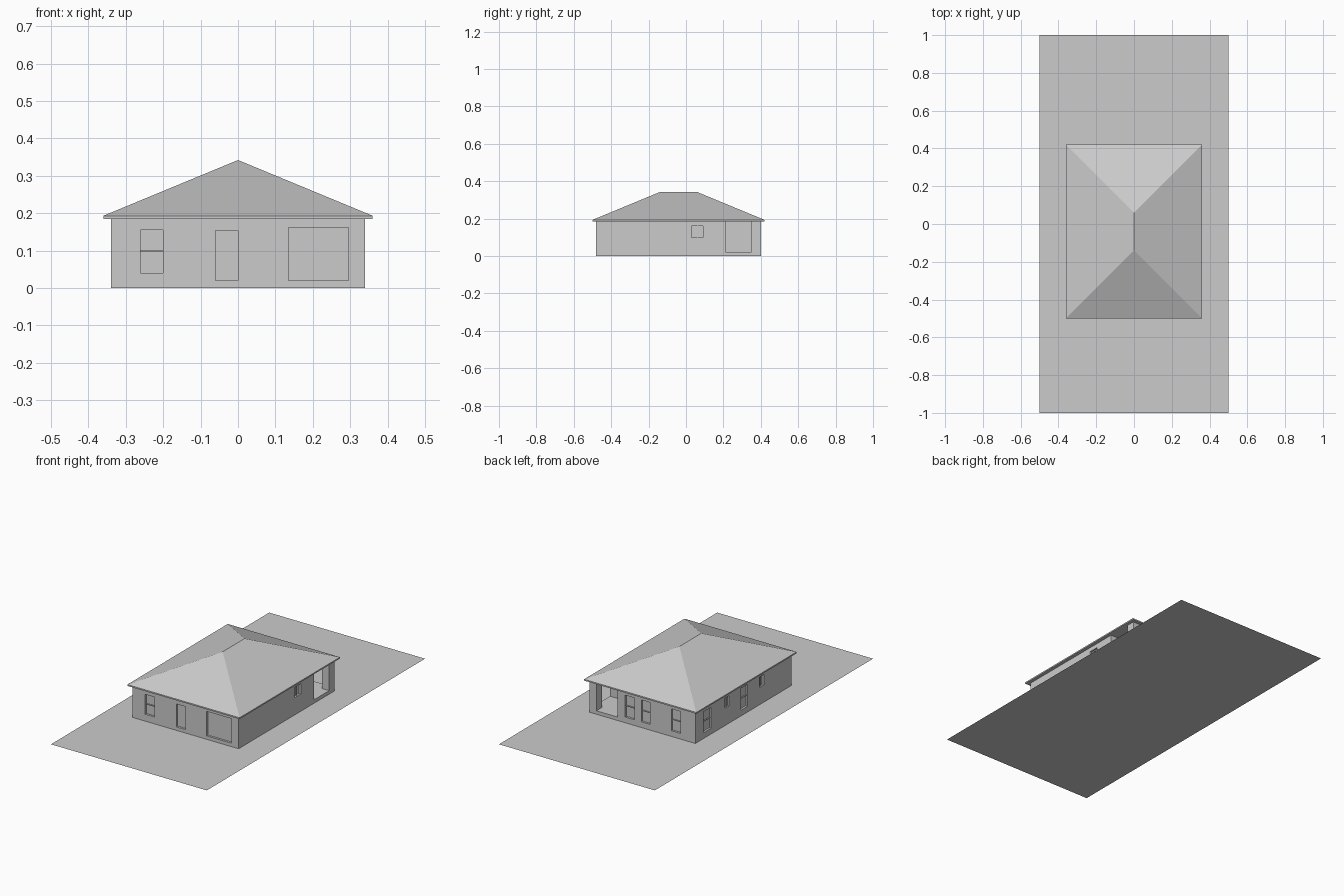
import bpy, bmesh
from mathutils import Vector

if "Cube" in bpy.data.objects:
    bpy.data.objects.remove(bpy.data.objects["Cube"], do_unlink=True)

grey = bpy.data.materials.new("plain_grey")
grey.use_nodes = True
grey.diffuse_color = (0.6, 0.6, 0.6, 1)
grey.node_tree.nodes["Principled BSDF"].inputs["Base Color"].default_value = (0.6, 0.6, 0.6, 1)

# House outline and heights
X, BACK, FRONT = 0.34, 0.40, -0.48
EAVE, OVERHANG, FASCIA, RIDGE = 0.185, 0.02, 0.193, 0.342
PORCH_X, PORCH_Y, FLOOR = 0.16, 0.21, 0.02
DEPTH = 0.012


def finish(name, bm):
    bmesh.ops.recalc_face_normals(bm, faces=bm.faces)
    mesh = bpy.data.meshes.new(name)
    bm.to_mesh(mesh)
    bm.free()
    mesh.materials.append(grey)
    obj = bpy.data.objects.new(name, mesh)
    bpy.context.collection.objects.link(obj)
    return obj


def add_box(bm, lo, hi):
    lo, hi = Vector(lo), Vector(hi)
    for v in bmesh.ops.create_cube(bm, size=1)["verts"]:
        v.co = (lo + hi) / 2 + v.co * (hi - lo)


def box(name, lo, hi):
    bm = bmesh.new()
    add_box(bm, lo, hi)
    return finish(name, bm)


def wall_box(bm, side, a, b, z0, z1, inner, outer):
    """Box on a wall: a..b along it, inner..outer measured out from its face."""
    if side in ("front", "back"):
        face, s = (FRONT, -1) if side == "front" else (BACK, 1)
        y0, y1 = sorted((face + s * inner, face + s * outer))
        add_box(bm, (a, y0, z0), (b, y1, z1))
    else:
        s = 1 if side == "left" else -1
        x0, x1 = sorted((s * (X + inner), s * (X + outer)))
        add_box(bm, (x0, a, z0), (x1, b, z1))


# Ground sheet
bm = bmesh.new()
bm.faces.new([bm.verts.new(p) for p in ((-0.5, -1, 0), (0.5, -1, 0), (0.5, 1, 0), (-0.5, 1, 0))])
ground = finish("ground", bm)
if ground.data.polygons[0].normal.z < 0:
    ground.data.flip_normals()

# Walls: extruded outline with a corner left out for the porch
bm = bmesh.new()
outline = [(-X, FRONT), (X, FRONT), (X, PORCH_Y), (PORCH_X, PORCH_Y), (PORCH_X, BACK), (-X, BACK)]
base = bm.faces.new([bm.verts.new((x, y, 0)) for x, y in outline])
top = bmesh.ops.extrude_face_region(bm, geom=[base])["geom"]
bmesh.ops.translate(bm, vec=(0, 0, EAVE), verts=[g for g in top if isinstance(g, bmesh.types.BMVert)])
walls = finish("walls", bm)

# Openings: side, start, end, bottom, top, kind
openings = [
    ("front", -0.26, -0.20, 0.04, 0.155, "sash"),
    ("front", -0.06, 0.00, 0.02, 0.153, "door"),
    ("front", 0.135, 0.295, 0.02, 0.162, "door"),
    ("back", 0.05, 0.11, 0.033, 0.16, "sash"),
    ("back", -0.05, 0.007, 0.033, 0.16, "sash"),
    ("back", -0.244, -0.186, 0.033, 0.16, "sash"),
    ("right", 0.255, 0.325, 0.033, 0.155, "sash"),
    ("right", 0.09, 0.13, 0.10, 0.16, "small"),
    ("right", -0.08, -0.02, 0.033, 0.16, "sash"),
    ("right", -0.23, -0.19, 0.10, 0.16, "small"),
    ("left", 0.03, 0.09, 0.10, 0.16, "small"),
]
cuts, rails = bmesh.new(), bmesh.new()
for side, a, b, z0, z1, kind in openings:
    wall_box(cuts, side, a, b, z0, z1, -DEPTH, DEPTH)
    mid, zm = (a + b) / 2, (z0 + z1) / 2
    if kind == "sash":
        wall_box(rails, side, a, b, zm - 0.002, zm + 0.002, -DEPTH, -DEPTH / 2)
    elif kind == "small":
        wall_box(rails, side, mid - 0.002, mid + 0.002, z0, z1, -DEPTH, -DEPTH / 2)
finish("window_rails", rails)
cutter = finish("opening_cutter", cuts)
cutter.hide_render = True
cutter.hide_viewport = True
cutter.display_type = "WIRE"
cut = walls.modifiers.new("openings", "BOOLEAN")
cut.operation = "DIFFERENCE"
cut.solver = "EXACT"
cut.object = cutter

# Porch floor and corner pier
box("porch_floor", (PORCH_X, PORCH_Y, 0), (X, BACK, FLOOR))
box("porch_pier", (0.295, 0.35, 0), (X, BACK, EAVE))

# Hip roof on a thin fascia
ex, y0, y1 = X + OVERHANG, FRONT - OVERHANG, BACK + OVERHANG
box("fascia", (-ex, y0, EAVE), (ex, y1, FASCIA))
bm = bmesh.new()
corners = [bm.verts.new((x, y, FASCIA)) for x, y in ((-ex, y0), (ex, y0), (ex, y1), (-ex, y1))]
ridge = [bm.verts.new((0, y, RIDGE)) for y in (y0 + ex, y1 - ex)]
sw, se, ne, nw = corners
for face in ((sw, se, ridge[0]), (ne, nw, ridge[1]), (se, ne, ridge[1], ridge[0]),
             (nw, sw, ridge[0], ridge[1]), (nw, ne, se, sw)):
    bm.faces.new(face)
finish("roof", bm)
